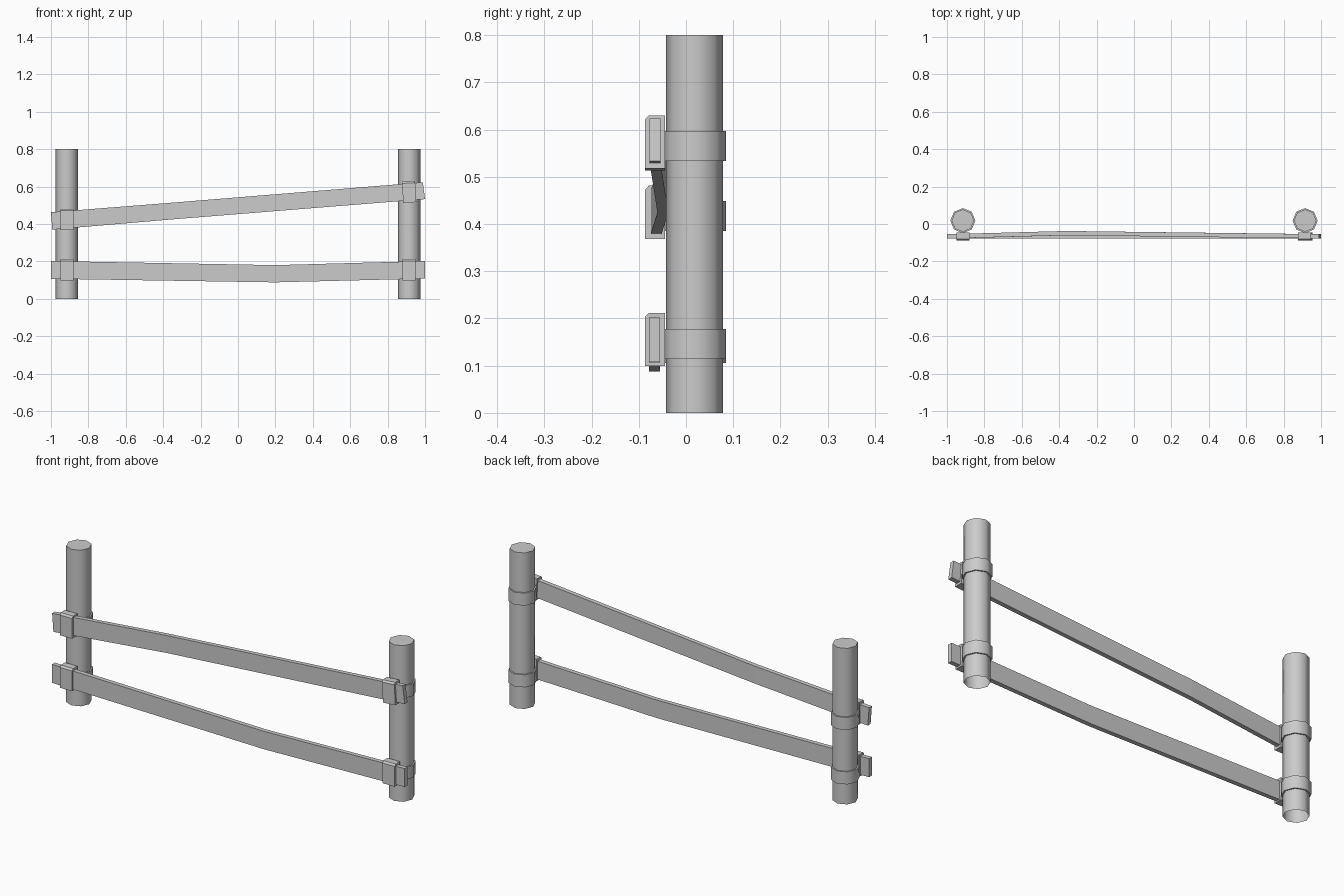
import bpy, bmesh, math
from mathutils import Matrix

if "Cube" in bpy.data.objects:
    bpy.data.objects.remove(bpy.data.objects["Cube"])

POST_X, POST_Y = 0.915, 0.018


def finish(name, bm, smooth=False):
    bmesh.ops.recalc_face_normals(bm, faces=bm.faces)
    mesh = bpy.data.meshes.new(name)
    bm.to_mesh(mesh)
    bm.free()
    ob = bpy.data.objects.new(name, mesh)
    bpy.context.collection.objects.link(ob)
    if smooth:
        bpy.ops.object.select_all(action='DESELECT')
        ob.select_set(True)
        bpy.context.view_layer.objects.active = ob
        bpy.ops.object.shade_smooth_by_angle(angle=math.radians(50))
    return ob


def loft(name, sections):
    # closed solid through matching cross-sections
    bm = bmesh.new()
    rings = [[bm.verts.new(p) for p in s] for s in sections]
    n = len(rings[0])
    for a, b in zip(rings, rings[1:]):
        for i in range(n):
            j = (i + 1) % n
            bm.faces.new((a[i], a[j], b[j], b[i]))
    bm.faces.new(rings[0])
    bm.faces.new(rings[-1])
    return finish(name, bm)


def post(name, x):
    # octagonal post with an open underside
    bm = bmesh.new()
    bmesh.ops.create_cone(bm, cap_ends=True, segments=8, radius1=0.06,
                          radius2=0.06, depth=0.8,
                          matrix=Matrix.Translation((x, POST_Y, 0.4)))
    bmesh.ops.delete(bm, geom=[f for f in bm.faces if f.normal.z < -0.9],
                     context='FACES_ONLY')
    ob = finish(name, bm, True)
    return ob


def post_band(name, x, z):
    # thin collar, open in the middle around the post
    prof = [(0.058, -0.032), (0.067, -0.032), (0.067, 0.032), (0.058, 0.032)]
    bm = bmesh.new()
    rings = []
    for k in range(8):
        a = k * math.pi / 4
        rings.append([bm.verts.new((x + r * math.cos(a),
                                    POST_Y + r * math.sin(a), z + h))
                      for r, h in prof])
    for k in range(8):
        a, b = rings[k], rings[(k + 1) % 8]
        for i in range(4):
            j = (i + 1) % 4
            bm.faces.new((a[i], a[j], b[j], b[i]))
    finish(name, bm, True)


def clasp(name, x, z, tilt):
    # strap around the rail, top edge chamfered
    prof = [(-0.087, -0.056), (-0.045, -0.056), (-0.045, 0.057),
            (-0.079, 0.057), (-0.087, 0.048)]
    c, s = math.cos(tilt), math.sin(tilt)
    loft(name, [[(x + dx * c - h * s, y, z + dx * s + h * c)
                 for y, h in prof] for dx in (-0.035, 0.035)])


def rail(name, stations):
    # station: x at bottom, x at top, centre y, bottom z, top z
    t = 0.0115
    loft(name, [[(xb, y - t, zb), (xb, y + t, zb), (xt, y + t, zt), (xt, y - t, zt)]
                for xb, xt, y, zb, zt in stations])


# Rails with a slight bend each
rail("upper_rail", [(-0.993, -1.0, -0.066, 0.37, 0.463),
                    (-0.36, -0.365, -0.049, 0.424, 0.513),
                    (1.0, 0.988, -0.066, 0.533, 0.623)])
rail("lower_rail", [(-1.0, -1.0, -0.067, 0.107, 0.202),
                    (0.2, 0.2, -0.067, 0.088, 0.18),
                    (1.0, 1.0, -0.067, 0.108, 0.202)])

# Posts, bands and clasps
for side, sx in (("left", -1), ("right", 1)):
    x = sx * POST_X
    post(side + "_post", x)
    upper_band, upper_clasp = (0.417, 0.424) if sx < 0 else (0.565, 0.571)
    post_band(side + "_upper_band", x, upper_band)
    post_band(side + "_lower_band", x, 0.138 if sx < 0 else 0.146)
    clasp(side + "_upper_clasp", x, upper_clasp, 0.0 if sx < 0 else 0.06)
    clasp(side + "_lower_clasp", x, 0.155, 0.0)
